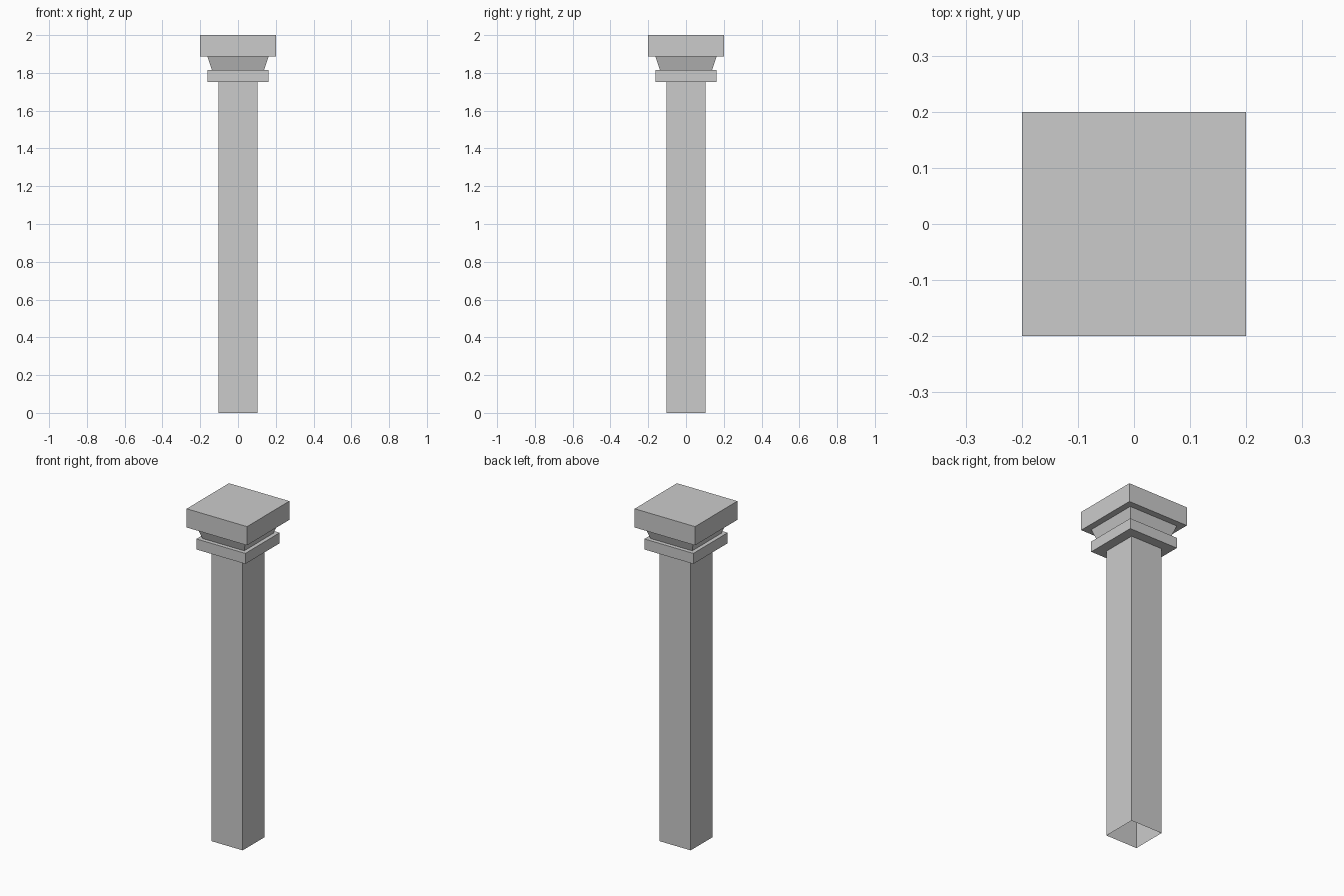
import bpy, bmesh

if "Cube" in bpy.data.objects:
    bpy.data.objects.remove(bpy.data.objects["Cube"])


def square_shell(name, profile, cap_top=False):
    """Loft square rings given as (half width, height); ends stay open."""
    bm = bmesh.new()
    rings = [[bm.verts.new((sx * h, sy * h, z))
              for sx, sy in ((-1, -1), (1, -1), (1, 1), (-1, 1))]
             for h, z in profile]
    for low, high in zip(rings, rings[1:]):
        for i in range(4):
            j = (i + 1) % 4
            bm.faces.new((low[i], low[j], high[j], high[i]))
    if cap_top:
        bm.faces.new(rings[-1])
    mesh = bpy.data.meshes.new(name)
    bm.to_mesh(mesh)
    bm.free()
    obj = bpy.data.objects.new(name, mesh)
    bpy.context.collection.objects.link(obj)
    return obj


SHAFT, COLLAR, NECK, FLARE, SLAB = 0.104, 0.162, 0.138, 0.162, 0.20
Z_SHAFT, Z_COLLAR, Z_FLARE, Z_TOP = 1.752, 1.815, 1.888, 2.0

# Hollow shaft, open at the foot
square_shell("shaft", [(SHAFT, 0), (SHAFT, Z_SHAFT)])

# Collar with overhanging ledges
square_shell("collar", [(SHAFT, Z_SHAFT), (COLLAR, Z_SHAFT),
                        (COLLAR, Z_COLLAR), (NECK, Z_COLLAR)])

# Flared neck below the top slab
square_shell("flared_neck", [(NECK, Z_COLLAR), (FLARE, Z_FLARE)])

# Top slab
square_shell("top_slab", [(FLARE, Z_FLARE), (SLAB, Z_FLARE), (SLAB, Z_TOP)],
             cap_top=True)
